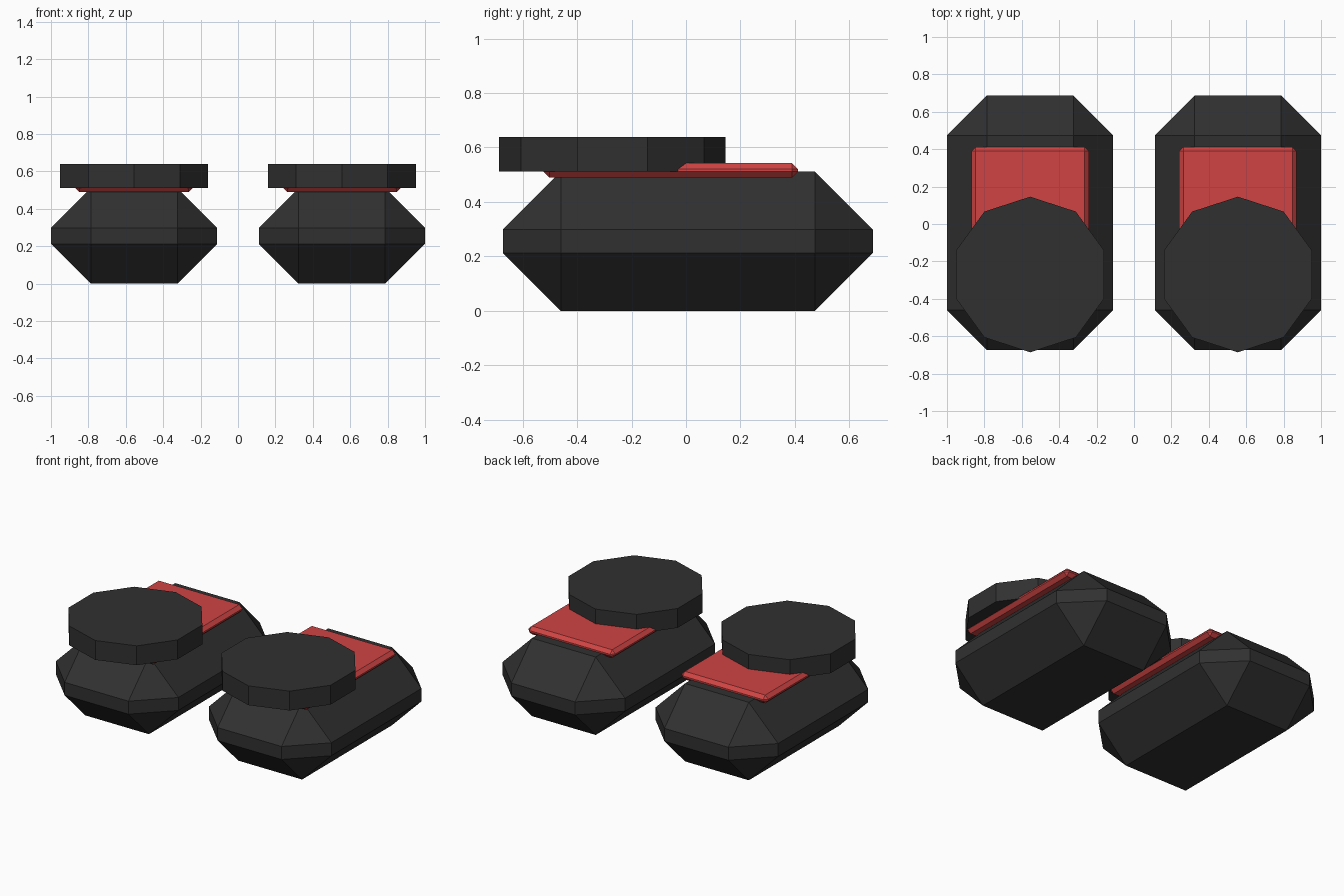
import bpy, bmesh, math
from mathutils import Matrix, Vector

if "Cube" in bpy.data.objects:
    bpy.data.objects.remove(bpy.data.objects["Cube"])


def material(name, rgb):
    m = bpy.data.materials.new(name)
    m.diffuse_color = (*rgb, 1)
    m.use_nodes = True
    m.node_tree.nodes["Principled BSDF"].inputs["Base Color"].default_value = m.diffuse_color
    return m


black = material("charcoal", (0.030, 0.030, 0.030))
red = material("red", (0.63, 0.057, 0.057))


def finish(bm, name, mat):
    bmesh.ops.recalc_face_normals(bm, faces=bm.faces[:])
    me = bpy.data.meshes.new(name)
    bm.to_mesh(me)
    bm.free()
    me.materials.append(mat)
    ob = bpy.data.objects.new(name, me)
    bpy.context.collection.objects.link(ob)
    return ob


def chamfered_box(name, lo, hi, bevel, mat):
    lo, hi = Vector(lo), Vector(hi)
    bm = bmesh.new()
    bmesh.ops.create_cube(bm, size=1, matrix=Matrix.Translation((lo + hi) / 2)
                          @ Matrix.Diagonal((*(hi - lo), 1)))
    bmesh.ops.bevel(bm, geom=bm.edges[:], offset=bevel, offset_type='OFFSET',
                    segments=1, profile=0.5, affect='EDGES')
    return finish(bm, name, mat)


for side, s in (("left", -1), ("right", 1)):
    cx = 0.5555 * s
    # Heavily chamfered foot
    chamfered_box(side + "_foot", (cx - 0.4445, -0.673, 0),
                  (cx + 0.4445, 0.686, 0.511), 0.213, black)
    # Red plate set into the top of the foot
    chamfered_box(side + "_plate", (cx - 0.314, -0.524, 0.489),
                  (cx + 0.314, 0.411, 0.543), 0.022, red)
    # Ten-sided disc with a corner pointing forwards
    bm = bmesh.new()
    bmesh.ops.create_cone(bm, cap_ends=True, segments=10, radius1=0.416,
                          radius2=0.416, depth=0.127,
                          matrix=Matrix.Translation((cx, -0.270, 0.5755)))
    # make sure a corner lies on the front-back axis
    c = Vector((cx, -0.270, 0.5755))
    v = bm.verts[:][0].co - c
    bmesh.ops.rotate(bm, verts=bm.verts[:], cent=c, matrix=Matrix.Rotation(
        math.pi / 2 - math.atan2(v.y, v.x), 3, 'Z'))
    finish(bm, side + "_disc", black)
